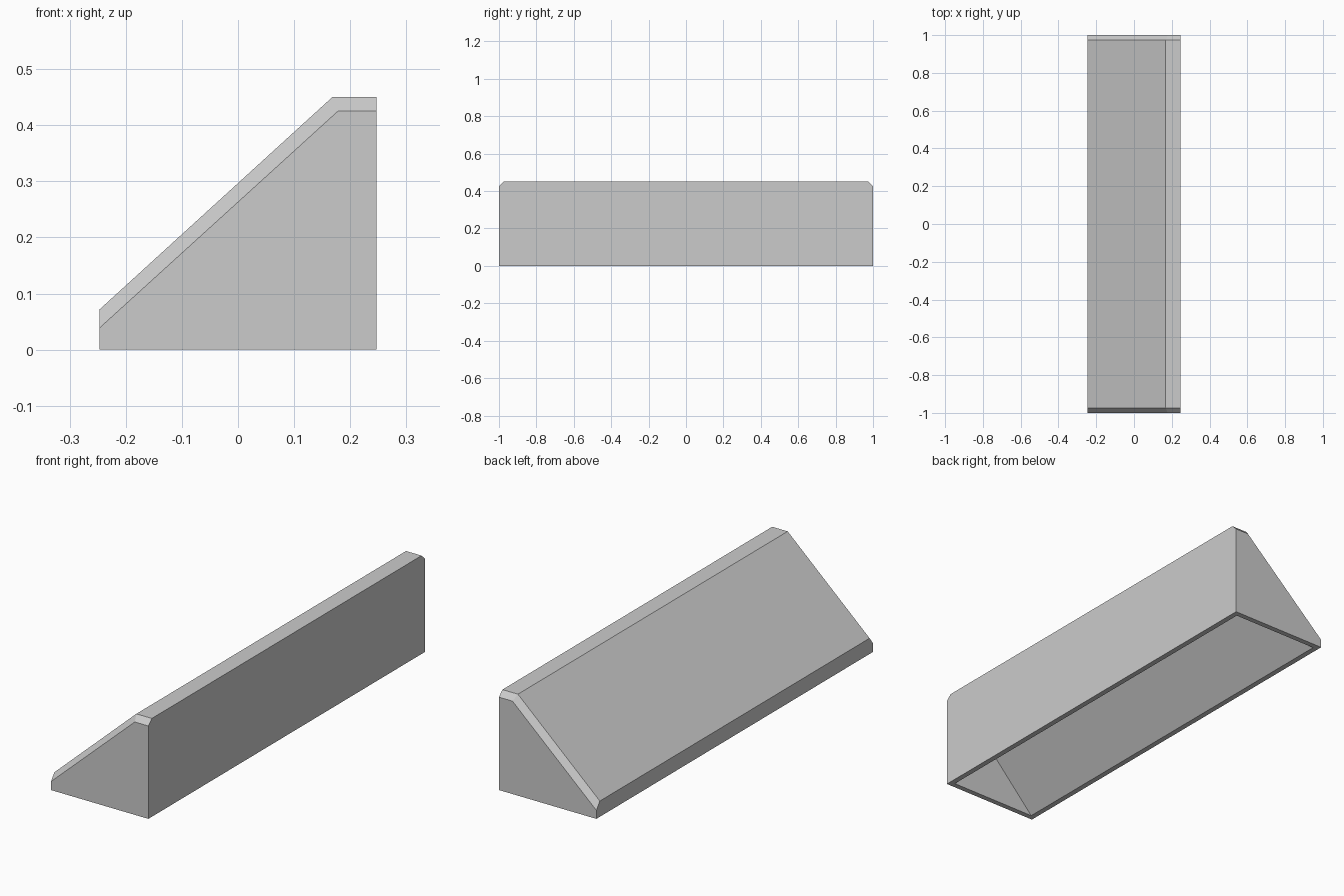
import bpy, bmesh

if "Cube" in bpy.data.objects:
    bpy.data.objects.remove(bpy.data.objects["Cube"])

def loft(name, sections):
    """Closed solid through (y, xz-profile) sections with equal point counts."""
    bm = bmesh.new()
    rings = [[bm.verts.new((x, y, z)) for x, z in prof] for y, prof in sections]
    n = len(rings[0])
    for a, b in zip(rings, rings[1:]):
        for i in range(n):
            j = (i + 1) % n
            bm.faces.new((a[i], a[j], b[j], b[i]))
    bm.faces.new(rings[0])
    bm.faces.new(rings[-1])
    bmesh.ops.recalc_face_normals(bm, faces=bm.faces)
    me = bpy.data.meshes.new(name)
    bm.to_mesh(me)
    bm.free()
    ob = bpy.data.objects.new(name, me)
    bpy.context.collection.objects.link(ob)
    return ob

W, T = 0.2465, 0.025
full = [(-W, 0), (W, 0), (W, 0.45), (0.168, 0.45), (-W, 0.072)]
end = [(-W, 0), (W, 0), (W, 0.425), (0.178, 0.425), (-W, 0.039)]
cavity = [(-W + T, -0.1), (W - T, -0.1), (W - T, 0.425), (0.178, 0.425), (-W + T, 0)]

# Wedge body with chamfered upper end edges
body = loft("wedge_shell", [(-1, end), (-1 + T, full), (1 - T, full), (1, end)])

# Hollow underside
cutter = loft("cavity_cutter", [(-1 + T, cavity), (1 - T, cavity)])
cutter.hide_render = True
mod = body.modifiers.new("hollow", 'BOOLEAN')
mod.operation = 'DIFFERENCE'
mod.solver = 'EXACT'
mod.object = cutter
bpy.context.view_layer.objects.active = body
bpy.ops.object.modifier_apply(modifier=mod.name)
bpy.data.objects.remove(cutter)
